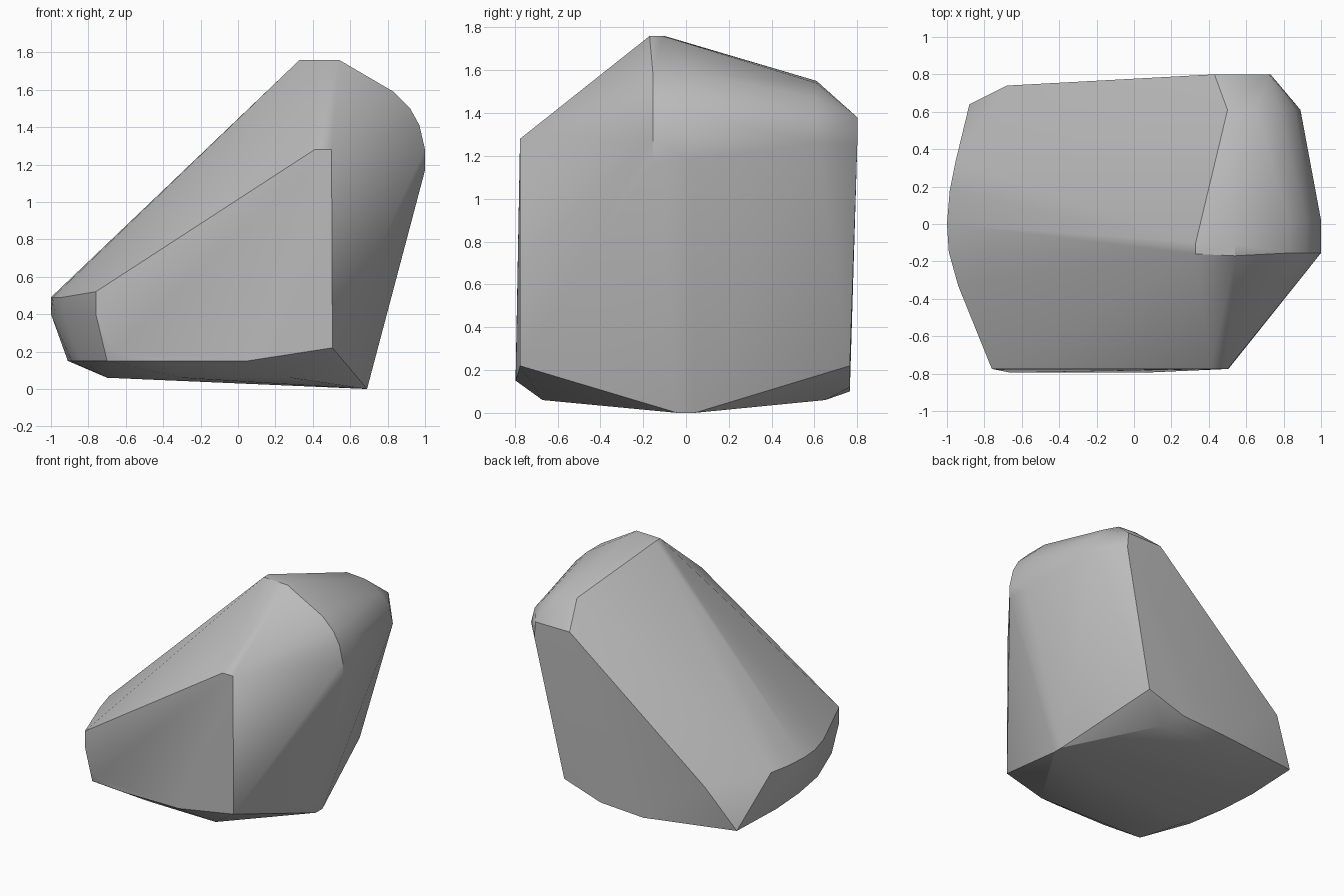
import bpy
import bmesh
import math

# Remove the default object
default_cube = bpy.data.objects.get("Cube")
if default_cube:
    bpy.data.objects.remove(default_cube, do_unlink=True)


def flat_material(name, colour):
    """Make one plain material."""
    material = bpy.data.materials.new(name)
    material.use_nodes = True
    material.diffuse_color = colour
    shader = material.node_tree.nodes["Principled BSDF"]
    shader.inputs["Base Color"].default_value = colour
    return material


def ridge(depth, outline):
    """Place an (x, z) outline at one depth."""
    return [(x, depth, z) for x, z in outline]


def ledge(height, outline):
    """Place an (x, y) outline at one height."""
    return [(x, y, height) for x, y in outline]


def hull_object(name, points, material):
    """Wrap the ridges and ledges in one convex stone surface."""
    shape = bmesh.new()
    for point in points:
        shape.verts.new(point)
    hull = bmesh.ops.convex_hull(shape, input=shape.verts)
    unused = [v for v in shape.verts if not v.link_faces]
    bmesh.ops.delete(shape, geom=unused, context="VERTS")
    bmesh.ops.recalc_face_normals(shape, faces=shape.faces)
    mesh = bpy.data.meshes.new(name)
    shape.to_mesh(mesh)
    shape.free()
    mesh.materials.append(material)
    stone = bpy.data.objects.new(name, mesh)
    bpy.context.scene.collection.objects.link(stone)
    bpy.ops.object.select_all(action="DESELECT")
    stone.select_set(True)
    bpy.context.view_layer.objects.active = stone
    bpy.ops.object.shade_smooth_by_angle(angle=math.radians(30))
    return stone


# Small flat summit
summit = ledge(1.76, [(.33, -.16), (.54, -.17), (.54, -.11), (.33, -.1)])

# Front cliff and its shallow lower lip
front_cliff = ridge(-.775, [(.41, 1.28), (.5, 1.28), (.505, .22), (-.76, .52), (-.76, .4)])
front_lip = ridge(-.795, [(-.66, .2), (-.4, .15), (.05, .15)])

# Back cliff, with its lower rim
back_cliff = ridge(.8, [(.43, 1.38), (.72, 1.38), (.73, 1.26)])
back_rim = ridge(.765, [(.5, .22), (.19, .12), (-.17, .1)])
back_corner = [(-.68, .74, .46), (-.88, .64, .14)]

# Rounded shoulder, swept from the front to the back
shoulder_front = ridge(-.155, [(.83, 1.59), (.92, 1.5), (.97, 1.41), (1, 1.28), (1, 1.17)])
shoulder_middle = ridge(.02, [(.83, 1.59), (.92, 1.5), (.97, 1.41), (1, 1.28), (1, 1.18)])
shoulder_back = ridge(.61, [(.5, 1.55), (.65, 1.54), (.78, 1.47), (.86, 1.38), (.89, 1.26)])

# Rounded toe, in three ledges
toe_top = ledge(.49, [(-.94, -.33), (-.99, -.15), (-1, 0), (-.985, .18), (-.955, .33)])
toe_middle = ledge(.4, [(-.93, -.33), (-.98, -.15), (-1, 0), (-.975, .2)])
toe_foot = ledge(.15, [(-.7, -.77), (-.84, -.4), (-.89, -.1), (-.91, .2)])

# Slightly bowed underside
underside = ledge(.06, [(-.7, -.3), (-.7, .3), (-.3, -.66), (.28, -.67), (-.3, .64), (.28, .65)])
base_point = ledge(0, [(.69, -.04), (.69, .04)])

stone_grey = flat_material("stone grey", (.5, .5, .5, 1))
boulder = hull_object(
    "boulder",
    summit + front_cliff + front_lip + back_cliff + back_rim + back_corner
    + shoulder_front + shoulder_middle + shoulder_back
    + toe_top + toe_middle + toe_foot + underside + base_point,
    stone_grey,
)
